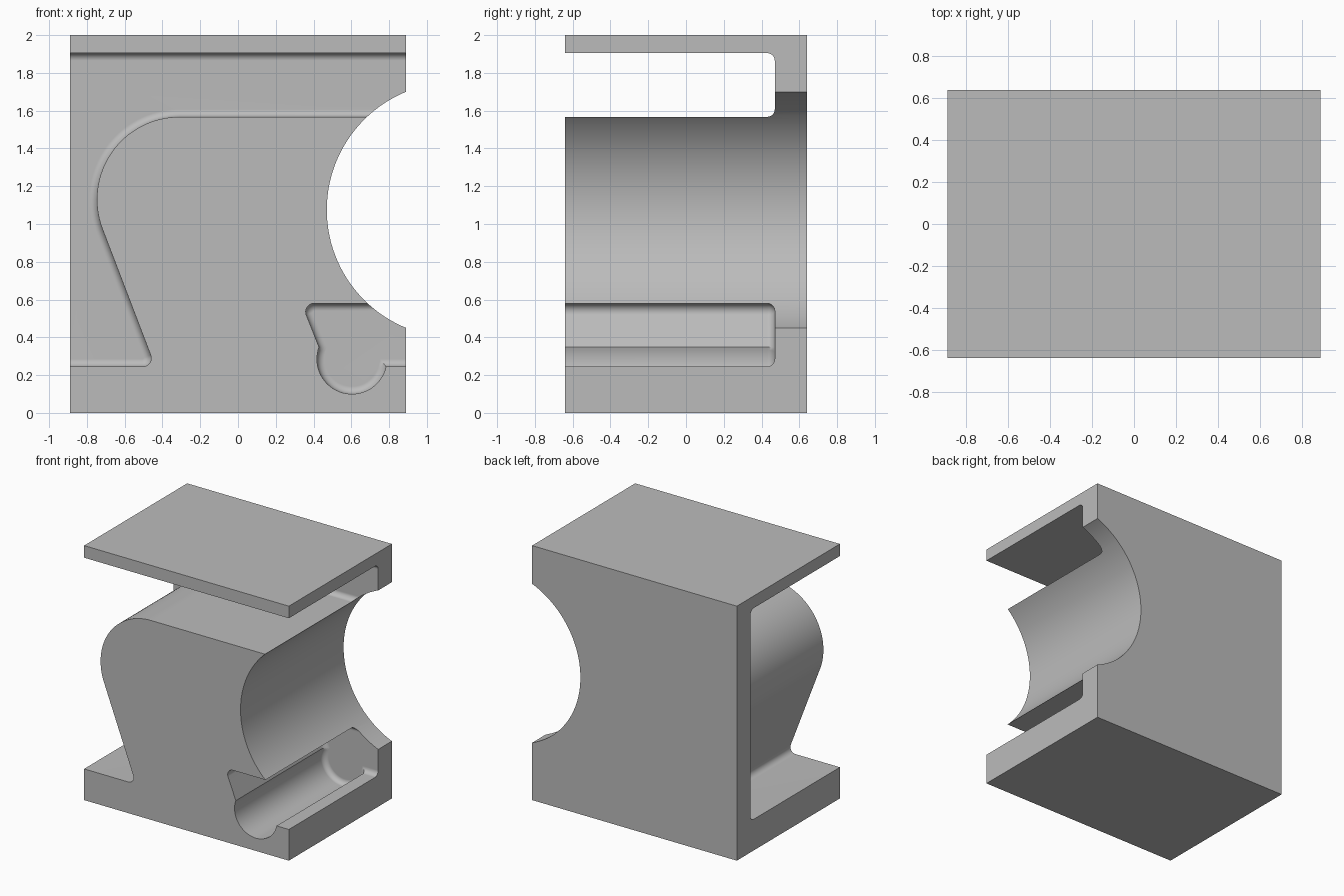
import bpy, bmesh, math
from mathutils import Vector

if "Cube" in bpy.data.objects:
    bpy.data.objects.remove(bpy.data.objects["Cube"], do_unlink=True)

FRONT, BACK, WALL = -0.64, 0.64, 0.47
HALF, HEIGHT = 0.89, 2.0
FLOOR, LEDGE, SHELF = 0.245, 1.567, 1.905
OUT = 1.3  # how far cutters reach past the sides

grey = bpy.data.materials.new("plain grey")
grey.use_nodes = True
colour = (0.5, 0.5, 0.5, 1)
grey.diffuse_color = colour
grey.node_tree.nodes["Principled BSDF"].inputs["Base Color"].default_value = colour


def arc(cx, cz, r, start, end, steps):
    angles = [math.radians(start + (end - start) * i / steps) for i in range(steps + 1)]
    return [(cx + r * math.cos(a), cz + r * math.sin(a)) for a in angles]


def round_corner(before, corner, after, r, steps):
    """Points of a tangent arc that replaces one profile corner."""
    c = Vector(corner)
    u = (Vector(before) - c).normalized()
    v = (Vector(after) - c).normalized()
    half = u.angle(v) / 2
    centre = c + (u + v).normalized() * r / math.sin(half)
    s = c + u * r / math.tan(half) - centre
    e = c + v * r / math.tan(half) - centre
    turn = math.atan2(s.x * e.y - s.y * e.x, s.dot(e))
    a = math.atan2(s.y, s.x)
    return arc(centre.x, centre.y, r, math.degrees(a), math.degrees(a + turn), steps)


def prism(name, profile, y0, y1, bevel=0):
    """Extrude an x-z profile along y, optionally rounding its rear rim."""
    bm = bmesh.new()
    face = bm.faces.new([bm.verts.new((x, y0, z)) for x, z in profile])
    moved = bmesh.ops.extrude_face_region(bm, geom=[face])["geom"]
    rear = [g for g in moved if isinstance(g, bmesh.types.BMVert)]
    bmesh.ops.translate(bm, verts=rear, vec=(0, y1 - y0, 0))
    bmesh.ops.recalc_face_normals(bm, faces=bm.faces)
    if bevel:
        rim = [e for e in bm.edges if all(v in rear for v in e.verts)]
        bmesh.ops.bevel(bm, geom=rim, offset=bevel, segments=5, profile=0.5,
                        affect='EDGES', clamp_overlap=False)
    mesh = bpy.data.meshes.new(name)
    bm.to_mesh(mesh)
    bm.free()
    mesh.materials.append(grey)
    obj = bpy.data.objects.new(name, mesh)
    bpy.context.collection.objects.link(obj)
    return obj


# Solid block
block = prism("bearing_block", [(-HALF, 0), (HALF, 0), (HALF, HEIGHT), (-HALF, HEIGHT)], FRONT, BACK)

# Large pocket under the shelf and down the side of the pedestal
foot, shoulder = (-0.439, FLOOR), (-0.945, LEDGE)
upper = [(-OUT, FLOOR)]
upper += round_corner(upper[0], foot, shoulder, 0.045, 8)
upper += round_corner(foot, shoulder, (OUT, LEDGE), 0.437, 32)
upper += [(OUT, LEDGE), (OUT, SHELF), (-OUT, SHELF)]

# Small pocket with a round channel in its floor
groove = arc(0.603, 0.285, 0.185, 160, 347.5, 36)
lower = [(OUT, 0.58)]
lower += round_corner(lower[0], (0.337, 0.58), groove[0], 0.045, 8)
lower += groove + [(OUT, FLOOR)]

# Round bite through the whole depth
bite = arc(1.145, 1.075, 0.675, 0, 357, 119)

cutters = [
    prism("upper_pocket_cutter", upper, FRONT - 0.2, WALL, 0.04),
    prism("lower_pocket_cutter", lower, FRONT - 0.2, WALL, 0.04),
    prism("shaft_bore_cutter", bite, FRONT - 0.3, BACK + 0.3),
]

bpy.ops.object.select_all(action='DESELECT')
bpy.context.view_layer.objects.active = block
block.select_set(True)
for cutter in cutters:
    cut = block.modifiers.new(cutter.name, 'BOOLEAN')
    cut.operation = 'DIFFERENCE'
    cut.solver = 'EXACT'
    cut.object = cutter
    bpy.ops.object.modifier_apply(modifier=cut.name)
    cutter.hide_render = True
    bpy.data.objects.remove(cutter, do_unlink=True)

# Smooth curved walls, crisp flat faces
bpy.ops.object.shade_smooth_by_angle(angle=math.radians(30))
weighted = block.modifiers.new("flat face normals", 'WEIGHTED_NORMAL')
weighted.keep_sharp = True
